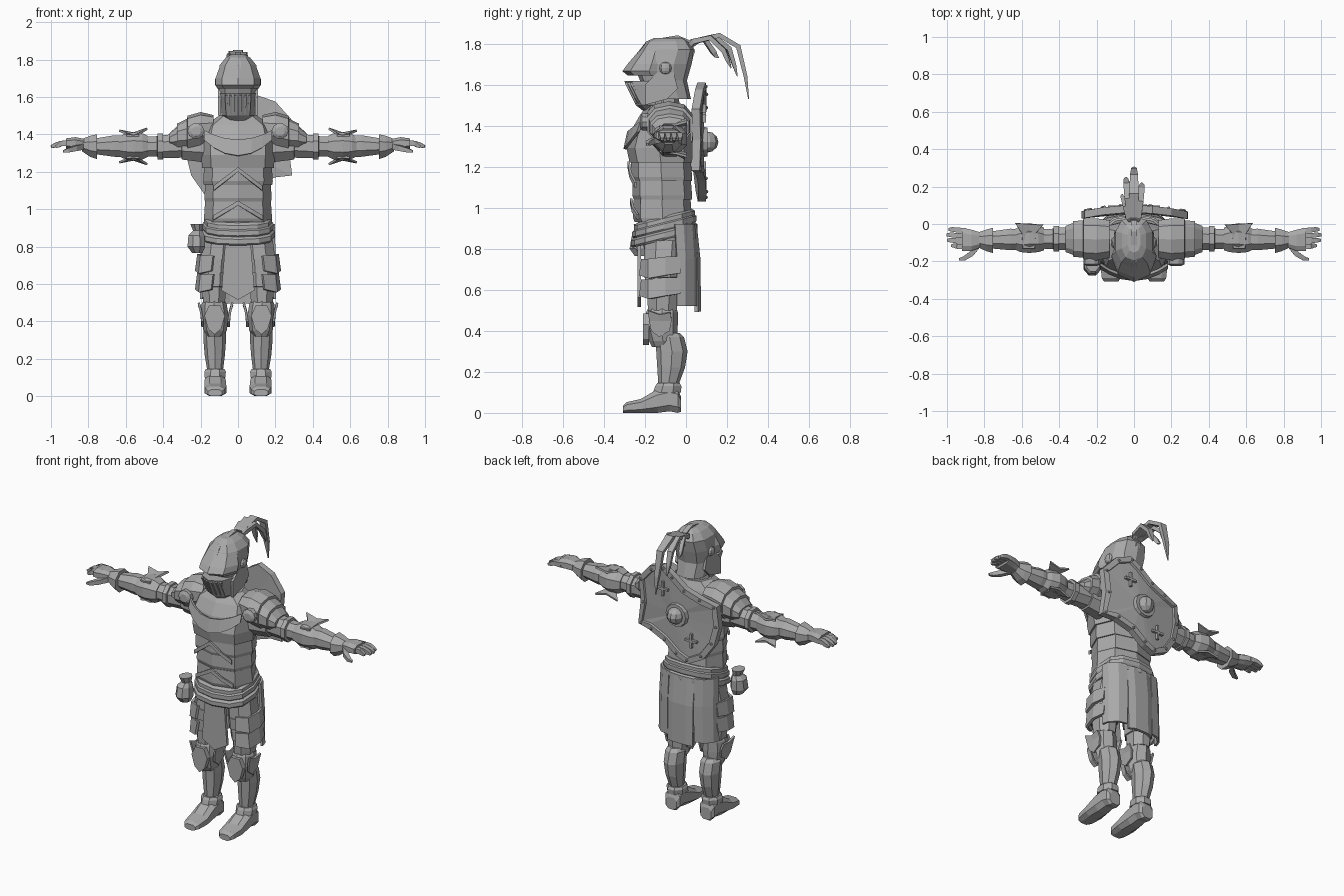
import bpy, bmesh, math
from mathutils import Vector

steel = bpy.data.materials.new("steel_grey")
steel.diffuse_color = (0.4, 0.4, 0.4, 1)


def finish(name, bm, mirror=False):
    bmesh.ops.recalc_face_normals(bm, faces=bm.faces)
    me = bpy.data.meshes.new(name)
    bm.to_mesh(me)
    bm.free()
    me.materials.append(steel)
    ob = bpy.data.objects.new(name, me)
    bpy.context.collection.objects.link(ob)
    if mirror:
        ob.modifiers.new("mirror", 'MIRROR')
    return ob


def skin(name, rings, mirror):
    """Closed loft through rings of points."""
    bm = bmesh.new()
    rs = [[bm.verts.new(p) for p in r] for r in rings]
    n = len(rs[0])
    for a, b in zip(rs, rs[1:]):
        for i in range(n):
            bm.faces.new((a[i], a[(i + 1) % n], b[(i + 1) % n], b[i]))
    bm.faces.new(rs[0])
    bm.faces.new(rs[-1])
    return finish(name, bm, mirror)


def tube(name, rings, axis='z', n=8, phase=0.0, power=1.0, mirror=False):
    """Rings are (t, u0, u1, v0, v1) extents across the axis."""
    out = []
    k = 1 / math.cos(math.pi / n) if phase else 1
    for t, u0, u1, v0, v1 in rings:
        ring = []
        for i in range(n):
            a = 2 * math.pi * (i + phase) / n
            c, s = math.cos(a) * k, math.sin(a) * k
            c = math.copysign(abs(c) ** power, c)
            s = math.copysign(abs(s) ** power, s)
            u, v = (u0 + u1) / 2 + c * (u1 - u0) / 2, (v0 + v1) / 2 + s * (v1 - v0) / 2
            ring.append({'z': (u, v, t), 'x': (t, u, v), 'y': (u, t, v)}[axis])
        out.append(ring)
    return skin(name, out, mirror)


def sweep(name, pts, n=4, ref=(0, 0, 1), mirror=False):
    """Path points are (x, y, z, half width, half height)."""
    P = [Vector(p[:3]) for p in pts]
    rings = []
    for i, p in enumerate(pts):
        t = (P[min(i + 1, len(P) - 1)] - P[max(i - 1, 0)]).normalized()
        s = t.cross(Vector(ref)).normalized()
        m = s.cross(t)
        rings.append([P[i] + s * p[3] * math.cos(a) + m * p[4] * math.sin(a)
                      for a in (2 * math.pi * (j + 0.5) / n for j in range(n))])
    return skin(name, rings, mirror)


def sheet(name, rows, thick=0.012, mirror=False):
    bm = bmesh.new()
    rs = [[bm.verts.new(p) for p in r] for r in rows]
    for a, b in zip(rs, rs[1:]):
        for i in range(len(a) - 1):
            bm.faces.new((a[i], a[i + 1], b[i + 1], b[i]))
    ob = finish(name, bm, mirror)
    ob.modifiers.new("thickness", 'SOLIDIFY').thickness = thick
    ob.modifiers[-1].offset = 0
    return ob


def plate(name, pts, axis, pos, thick, mirror=False):
    put = {'x': lambda t, u, v: (t, u, v), 'y': lambda t, u, v: (u, t, v)}[axis]
    return skin(name, [[put(t, u, v) for u, v in pts]
                       for t in (pos - thick / 2, pos + thick / 2)], mirror)


def ball(name, loc, scale, u=8, v=6, mirror=False):
    bm = bmesh.new()
    bmesh.ops.create_uvsphere(bm, u_segments=u, v_segments=v, radius=1)
    for w in bm.verts:
        w.co = Vector(loc) + Vector(a * b for a, b in zip(w.co, scale))
    return finish(name, bm, mirror)


def sym(z, w, y0, y1):
    return (z, -w, w, y0, y1)


# Torso: breastplate with stepped waist bands
tube("breastplate", [sym(1.22, .192, -.275, .03), sym(1.29, .197, -.29, .03),
     sym(1.38, .2, -.265, .025), sym(1.45, .18, -.225, 0), sym(1.5, .1, -.19, -.02)], power=.85)
for i, (z, w, f) in enumerate([(1.13, .186, -.27), (1.04, .18, -.262), (.93, .182, -.258)]):
    tube(f"waist_band_{i}", [sym(z, w - .003, f + .008, .028), sym(z + .02, w, f, .03),
         sym(z + .11, w - .006, f + .002, .022)], power=.85)
tube("hips", [sym(.72, .15, -.18, -.01), sym(.82, .18, -.21, .02), sym(.95, .18, -.24, .04)], power=.8)
for name, z, g in (("belt", .845, .0), ("belt_upper", .888, -.006), ("skirt_flare", .915, -.014)):
    b = tube(name, [sym(z, .19 + g, -.26 - g, .05 + g), sym(z + .01, .197 + g, -.268 - g, .057 + g),
             sym(z + .035, .197 + g, -.268 - g, .057 + g), sym(z + .045, .185 + g, -.255 - g, .045 + g)], n=12, power=.8)
    for v in b.data.vertices:                   # belt rises to the back
        v.co.z += .25 * (v.co.y + .1)
xs = [-.18, -.13, -.07, 0, .07, .13, .18]
sheet("collar_plate", [[(x, -.28 + 2 * x * x, 1.37 + 1.6 * x * x) for x in xs],
                       [(x, -.298 + 2 * x * x, 1.285 + 2.6 * x * x) for x in xs]], .014)
for i, (z, s) in enumerate([(1.2, -1.3), (1.02, -1.0)]):
    sheet(f"chest_chevron_{i}", [[(x, -.28 + i * .012 + 2 * x * x, z + s * abs(x) * .6 + d)
                                 for x in xs[1:-1]] for d in (0, .025)], .012)
tube("neck_mail", [sym(1.42, .11, -.21, -.01), sym(1.5, .085, -.19, -.03), sym(1.56, .075, -.18, -.04)])

# Helmet with hinged visor
tube("helmet_skull", [sym(1.53, .09, -.17, .02), sym(1.62, .1, -.22, 0), sym(1.7, .108, -.25, .022),
     sym(1.77, .098, -.22, .037), sym(1.81, .065, -.19, .01), sym(1.828, .035, -.15, -.02)], n=10, phase=.5, power=.8)
tube("visor_brow", [sym(1.645, .112, -.285, -.06), sym(1.665, .12, -.31, -.05), sym(1.7, .12, -.285, -.05),
     sym(1.77, .095, -.225, -.07), sym(1.8, .045, -.19, -.09)])
tube("visor_face", [sym(1.465, .045, -.2, -.1), sym(1.5, .088, -.245, -.05), sym(1.6, .1, -.295, -.04),
                    sym(1.618, .1, -.3, -.04)])
for i, x in enumerate((.015, .04, .064)):
    sweep(f"visor_bar_{i}", [(x * .9, -.248 + x * .5, 1.51, .009, .009),
          (x, -.3 + x * .5, 1.61, .009, .009)], ref=(1, 0, 0), mirror=True)
ball("visor_pivot", (.108, -.1, 1.68), (.016, .03, .03), mirror=True)
plate("helmet_crest", [(-.26, 1.72), (-.2, 1.8), (-.15, 1.822), (-.04, 1.84), (.02, 1.815), (.045, 1.76),
                       (.01, 1.7), (-.2, 1.7)], 'x', 0, .03)
plate("cheek_guard", [(-.2, 1.5), (-.09, 1.53), (-.04, 1.58), (-.06, 1.66), (-.14, 1.66), (-.2, 1.6)],
      'x', .098, .016, True)

# Plume: curling feathers
for i, (x, e, d, w) in enumerate([(0, .305, 1.53, .03), (-.03, .25, 1.64, .024), (.03, .22, 1.68, .024), (-.045, .16, 1.73, .015)]):
    m = .02 + (e - .02) * .5
    sweep(f"plume_feather_{i}", [(0, .005, 1.775, .022, .014), (x * .5, .04, 1.81, .035, .018),
          (x, m, 1.84 - i * .006, w * 1.2, .017), (x * 1.3, m + (e - m) * .65, 1.785 - i * .01, w, .017),
          (x * 1.4, e - .015, (1.75 + d) / 2, w * .7, .013), (x * 1.4, e, d, .003, .003)])

# Arms
tube("pauldron", [(.13, -.18, .02, 1.37, 1.5), (.2, -.195, .03, 1.33, 1.515), (.27, -.19, .03, 1.315, 1.495),
     (.272, -.18, .02, 1.32, 1.48), (.325, -.175, .015, 1.325, 1.455), (.327, -.165, .005, 1.325, 1.44),
     (.365, -.15, -.01, 1.34, 1.405)], 'x', n=10, phase=.5, power=.85, mirror=True)
tube("shoulder_disc", [(-.225, .2, .25, 1.39, 1.44), (-.215, .18, .27, 1.375, 1.46),
                       (-.17, .18, .27, 1.375, 1.46)], 'y', n=10, mirror=True)
tube("upper_arm", [(.18, -.16, .0, 1.25, 1.43), (.3, -.15, -.01, 1.265, 1.42), (.302, -.14, -.015, 1.275, 1.405),
     (.4, -.14, -.02, 1.272, 1.395), (.402, -.148, -.012, 1.265, 1.405), (.43, -.148, -.012, 1.265, 1.405),
     (.432, -.135, -.025, 1.28, 1.39), (.52, -.13, -.03, 1.285, 1.385)], 'x', phase=.5, mirror=True)
tube("elbow_cop", [(.48, -.14, -.02, 1.28, 1.39), (.51, -.15, -.005, 1.265, 1.405), (.56, -.155, .005, 1.26, 1.41),
     (.61, -.15, -.01, 1.27, 1.4), (.64, -.135, -.03, 1.285, 1.385)], 'x', phase=.5, mirror=True)
for s, name in ((1, "elbow_wing_top"), (-1, "elbow_wing_bottom")):
    sheet(name, [[(.53, -.13, 1.335 + s * .06), (.56, -.13, 1.335 + s * .055), (.595, -.13, 1.335 + s * .06)],
                 [(.525, -.05, 1.335 + s * .07), (.56, -.06, 1.335 + s * .06), (.6, -.05, 1.335 + s * .07)],
                 [(.485, -.005, 1.335 + s * .095), (.56, .0, 1.335 + s * .07), (.635, .005, 1.335 + s * .085)]],
          .012, True)
tube("forearm", [(.58, -.135, -.03, 1.28, 1.39), (.66, -.14, -.025, 1.28, 1.395), (.75, -.132, -.038, 1.292, 1.38),
     (.8, -.122, -.048, 1.305, 1.37)], 'x', phase=.5, mirror=True)
tube("gauntlet_cuff", [(.755, -.155, -.02, 1.268, 1.4), (.79, -.145, -.03, 1.28, 1.392),
     (.835, -.125, -.045, 1.31, 1.375)], 'x', phase=.5, mirror=True)
tube("palm", [(.82, -.125, -.045, 1.315, 1.375), (.87, -.145, -.03, 1.32, 1.385), (.92, -.145, -.02, 1.325, 1.378)],
     'x', phase=.5, power=.7, mirror=True)
for i in range(4):
    y, tip = -.035 - i * .029, (.99, 1, .998, .975)[i]
    sweep(f"finger_{i}", [(.9, y, 1.353, .018, .02), (.945, y + .003, 1.352, .019, .019),
          (tip - .02, y + .006, 1.342, .017, .016), (tip, y + .006, 1.333, .01, .01)], mirror=True)
sweep("thumb", [(.83, -.11, 1.335, .02, .022), (.87, -.16, 1.325, .02, .02), (.91, -.185, 1.314, .016, .016),
                (.935, -.188, 1.308, .008, .008)], mirror=True)

# Legs
tube("thigh_plates", [(.5, .07, .185, -.185, -.045), (.585, .062, .195, -.19, -.035), (.587, .055, .202, -.198, -.03),
     (.66, .05, .203, -.2, -.03), (.662, .042, .21, -.208, -.022), (.73, .04, .205, -.21, -.02),
     (.732, .035, .2, -.205, -.02), (.84, .03, .185, -.2, -.01)], phase=.5, mirror=True)
for i, z in enumerate((.6, .7)):
    sheet(f"hip_plate_{i}", [[(.14, -.222, z - .03), (.205, -.18, z - .045), (.222, -.1, z - .03), (.2, -.03, z - .02)],
          [(.13, -.212, z + .05), (.195, -.18, z + .05), (.21, -.1, z + .06), (.19, -.03, z + .06)]], .016, True)
tube("knee_guard", [(.32, .085, .165, -.165, -.06), (.35, .06, .185, -.18, -.045), (.43, .05, .2, -.205, -.04),
     (.49, .06, .195, -.195, -.04), (.52, .075, .18, -.18, -.05)], mirror=True)
plate("knee_cop", [(.09, .36), (.125, .33), (.16, .36), (.18, .43), (.155, .485), (.095, .485), (.07, .43)],
      'y', -.195, .03, True)
for name, x, d in (("knee_wing_outer", .19, .02), ("knee_wing_inner", .05, -.02)):
    sheet(name, [[(x, -.17, .4), (x, -.13, .37), (x, -.08, .4)], [(x + d * .4, -.18, .45), (x + d * .3, -.13, .45),
          (x + d * .3, -.07, .45)], [(x + d, -.185, .5), (x + d * .7, -.13, .48), (x + d, -.075, .49)]], .012, True)
tube("greave", [(.08, .08, .165, -.13, -.035), (.14, .08, .165, -.135, -.035), (.22, .07, .178, -.14, -.005),
     (.3, .064, .185, -.145, .008), (.37, .064, .185, -.15, -.01), (.39, .08, .17, -.14, -.03)], mirror=True)
tube("ankle_cuff", [(.1, .068, .178, -.16, -.025), (.13, .065, .18, -.15, -.022), (.145, .072, .172, -.14, -.03)],
     phase=.5, mirror=True)
tube("boot", [(-.308, .085, .16, .0, .035), (-.29, .07, .172, .0, .052), (-.22, .062, .18, .0, .068),
     (-.14, .066, .178, .0, .115), (-.08, .07, .174, .008, .13), (-.04, .072, .172, .0, .12), (-.025, .085, .16, .005, .08)],
     'y', phase=.5, power=.75, mirror=True)

# Cloth panels hanging from the belt
plate("front_tabard", [(-.065, .86), (.065, .86), (.088, .565), (0, .515), (-.088, .565)], 'y', -.228, .018)
sheet("rear_cloth", [[(x, y + d, z - abs(x) * .1) for x, y in ((-.085, .04), (-.045, .054), (.045, .054), (.085, .04))]
                     for z, d in ((.92, -.01), (.75, .008), (.5, .01))], .018)
sheet("side_cloth", [[(x * w, y + d, z) for x, y in ((.088, .042), (.14, .03), (.18, -.01), (.19, -.05))]
                     for z, d, w in ((.92, -.005, 1), (.75, .005, 1.02), (.52, .005, 1.04))], .014, True)

# Belt pouch
tube("belt_pouch", [(.765, -.245, -.19, -.25, -.18), (.8, -.27, -.175, -.275, -.165), (.86, -.265, -.18, -.265, -.165),
     (.885, -.24, -.19, -.24, -.18), (.92, -.255, -.185, -.255, -.17)], phase=.5)

# Shield slung on the back, gently bowed with a raised rim
outline = [(.1, 1.61), (.2, 1.575), (.285, 1.48), (.27, 1.33), (.29, 1.18), (.2, 1.17), (.09, 1.13), (0, 1.06),
           (-.08, 1.03), (-.18, 1.08), (-.25, 1.18), (-.28, 1.3), (-.265, 1.43), (-.17, 1.46), (-.06, 1.5), (.03, 1.57)]
bm = bmesh.new()
front, back = [[bm.verts.new((x, y, z)) for x, z in outline] for y in (.06, .1)]
n = len(outline)
for i in range(n):
    bm.faces.new((front[i], front[(i + 1) % n], back[(i + 1) % n], back[i]))
inner = bm.faces.new(front)
face = bm.faces.new(back)
bmesh.ops.recalc_face_normals(bm, faces=bm.faces)
bmesh.ops.inset_region(bm, faces=[face], thickness=.035, depth=0)
bmesh.ops.inset_region(bm, faces=[face], thickness=.004, depth=-.012)
bmesh.ops.poke(bm, faces=[face, inner])
for v in bm.verts:
    v.co.y -= .4 * v.co.x ** 2
finish("shield", bm)
tube("shield_boss_ring", [(.08, -.075, .075, 1.245, 1.395), (.105, -.07, .07, 1.25, 1.39)], 'y', n=12)
ball("shield_boss", (0, .1, 1.32), (.052, .058, .052), 10, 6)
for i, s in enumerate((1, -1)):
    for j, (dx, dz) in enumerate(((.04, 0), (0, .045))):
        x, z = s * .1, 1.32 + s * .14
        sweep(f"shield_mark_{i}_{j}", [(x - dx, .09, z - dz, .01, .012), (x + dx, .09, z + dz, .01, .012)], ref=(0, 1, 0))
for i, (x, z) in enumerate(outline):
    ball(f"shield_rivet_{i}", (x * .93, .1 - .35 * x * x, 1.32 + (z - 1.32) * .93), (.009, .009, .009), 6, 4)
